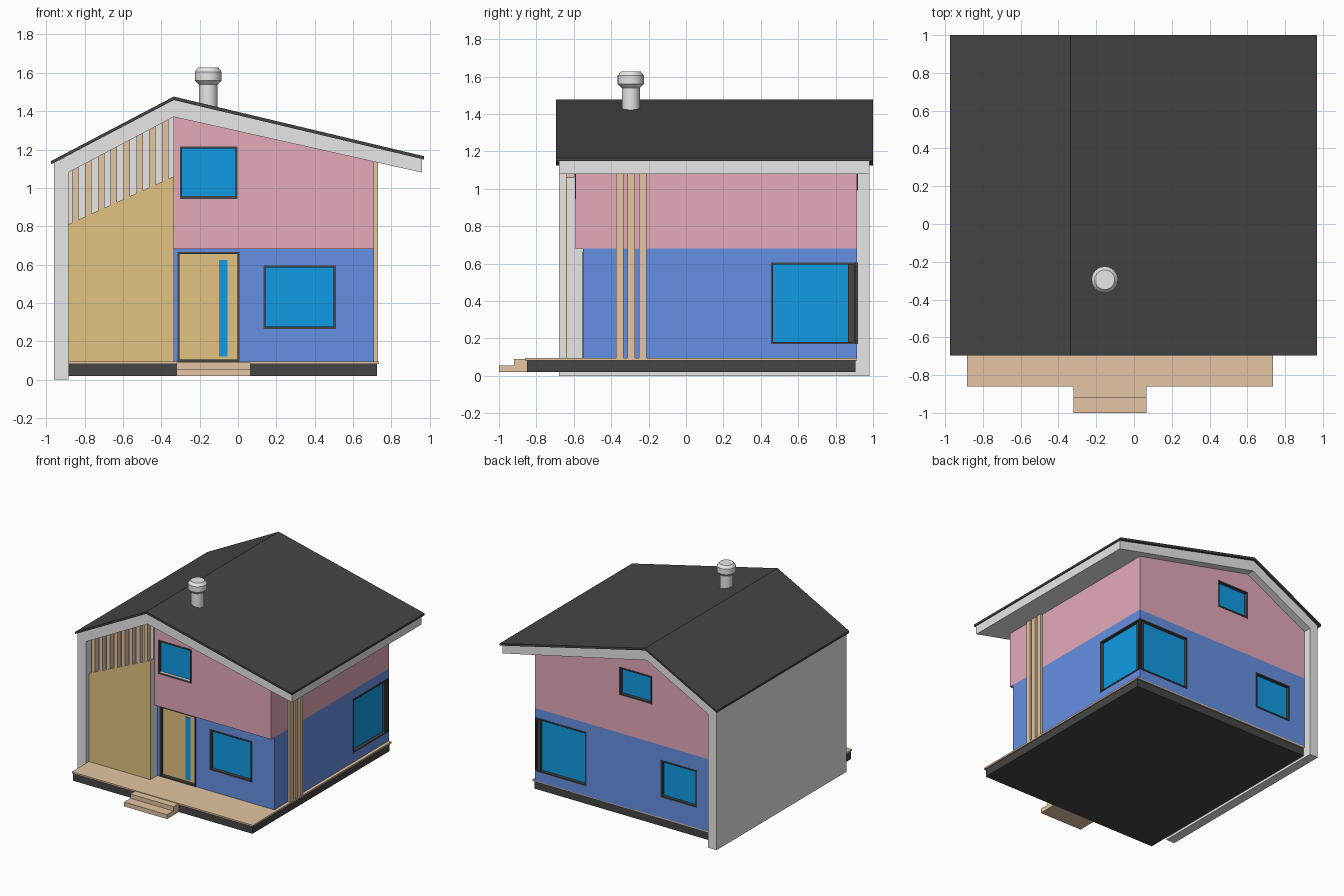
import bpy, bmesh, math
from mathutils import Vector

cube = bpy.data.objects.get("Cube")
if cube:
    bpy.data.objects.remove(cube, do_unlink=True)


def material(name, r, g, b):
    m = bpy.data.materials.new(name)
    m.use_nodes = True
    m.diffuse_color = (r, g, b, 1)
    m.node_tree.nodes["Principled BSDF"].inputs["Base Color"].default_value = (r, g, b, 1)
    return m


WHITE = material("off_white", .8, .8, .8)
DARK = material("charcoal", .06, .06, .06)
PINK = material("pink_render", .78, .4, .49)
BLUE = material("blue_render", .13, .28, .78)
YELLOW = material("golden_wood", .76, .55, .225)
TAN = material("pale_wood", .78, .56, .36)
GLASS = material("blue_glass", .005, .33, .78)


def finish(name, bm, mat):
    bmesh.ops.recalc_face_normals(bm, faces=bm.faces)
    mesh = bpy.data.meshes.new(name)
    bm.to_mesh(mesh)
    bm.free()
    mesh.materials.append(mat)
    ob = bpy.data.objects.new(name, mesh)
    bpy.context.collection.objects.link(ob)
    return ob


def prism(name, profile, y0, y1, mat):
    """Extrude an x-z outline from y0 to y1."""
    bm = bmesh.new()
    face = bm.faces.new([bm.verts.new((x, y0, z)) for x, z in profile])
    ext = bmesh.ops.extrude_face_region(bm, geom=[face])
    verts = [g for g in ext["geom"] if isinstance(g, bmesh.types.BMVert)]
    bmesh.ops.translate(bm, verts=verts, vec=Vector((0, y1 - y0, 0)))
    return finish(name, bm, mat)


def box(name, x0, x1, y0, y1, z0, z1, mat):
    return prism(name, [(x0, z0), (x1, z0), (x1, z1), (x0, z1)], y0, y1, mat)


RIDGE, LEFT, RIGHT, BACK = -.335, -.885, .71, .915
LOW_FRONT, HIGH_FRONT = -.55, -.59


# Roof and side wall shell
prism("roof_and_wall_shell", [(-.96, 0), (LEFT, 0), (LEFT, 1.08), (RIDGE, 1.37), (.96, 1.08),
                              (.96, 1.152), (RIDGE, 1.46), (-.96, 1.13)], -.68, .98, WHITE)
prism("roof_covering", [(-.975, 1.123), (RIDGE, 1.458), (.97, 1.148),
                        (.97, 1.165), (RIDGE, 1.476), (-.975, 1.14)], -.695, 1, DARK)

# Base, deck and steps
box("foundation", LEFT, .725, -.85, .905, .02, .082, DARK)
box("deck", LEFT, .735, -.86, BACK, .082, .095, TAN)
box("upper_step", -.32, .065, -.92, -.84, .055, .09, TAN)
box("lower_step", -.32, .065, -1, -.84, .02, .055, TAN)

# Two storeys
lower = box("lower_storey", LEFT, RIGHT, LOW_FRONT, BACK, .09, .68, BLUE)
upper = prism("upper_storey", [(LEFT, .68), (RIGHT, .68), (RIGHT, 1.145), (RIDGE, 1.38),
                               (LEFT, 1.09)], HIGH_FRONT, BACK, PINK)


# Openings: side, storey, span along wall, heights, infill
def wall_box(side, name, a0, a1, d0, d1, z0, z1, mat, front):
    """Box on a wall; d is depth measured inwards."""
    if side == "front":
        return box(name, a0, a1, front + d0, front + d1, z0, z1, mat)
    if side == "back":
        return box(name, a0, a1, BACK - d1, BACK - d0, z0, z1, mat)
    return box(name, RIGHT - d1, RIGHT - d0, a0, a1, z0, z1, mat)


cutters = {lower: [], upper: []}


def opening(name, side, host, a0, a1, z0, z1, infill=GLASS, extra=0):
    front = LOW_FRONT if host is lower else HIGH_FRONT
    t = .011

    def part(suffix, *dims, mat=DARK):
        return wall_box(side, name + suffix, *dims, mat, front)

    cutters[host].append(part("_cutter", a0, a1 + extra, -.05, .034, z0, z1))
    part("_jamb_a", a0, a0 + t, -.004, .034, z0, z1)
    part("_jamb_b", a1 - t, a1, -.004, .034, z0, z1)
    part("_head", a0, a1, -.004, .034, z1 - t, z1)
    part("_sill", a0, a1, -.004, .034, z0, z0 + t)
    part("_pane", a0 + t, a1 - t, .022, .033, z0 + t, z1 - t, mat=infill)


opening("upper_front_window", "front", upper, -.302, -.003, .943, 1.217)
opening("lower_front_window", "front", lower, .133, .51, .265, .595)
opening("front_door", "front", lower, -.315, .008, .095, .665, YELLOW)
opening("upper_back_window", "back", upper, -.335, -.045, .99, 1.215)
opening("lower_back_window", "back", lower, -.74, -.417, .26, .56)
opening("corner_back_window", "back", lower, .25, .705, .17, .605, extra=.05)
opening("corner_side_window", "right", lower, .455, .91, .17, .605, extra=.05)
box("corner_post", .665, .704, .867, .909, .17, .605, DARK)
box("door_glass", -.1, -.055, LOW_FRONT + .018, LOW_FRONT + .025, .12, .625, GLASS)
box("upper_front_ledge", -.29, -.015, HIGH_FRONT, HIGH_FRONT + .022, .95, .957, WHITE)

# Cut the recesses and drop the cutters
for host, tools in cutters.items():
    for tool in tools:
        mod = host.modifiers.new("recess", "BOOLEAN")
        mod.operation = "DIFFERENCE"
        mod.solver = "EXACT"
        mod.object = tool
    bpy.context.view_layer.update()
    graph = bpy.context.evaluated_depsgraph_get()
    cut = bpy.data.meshes.new_from_object(host.evaluated_get(graph))
    host.modifiers.clear()
    host.data = cut
    wall_mat = BLUE if host is lower else PINK
    cut.materials.clear()
    cut.materials.append(wall_mat)
    for p in cut.polygons:
        p.material_index = 0
    for tool in tools:
        bpy.data.objects.remove(tool, do_unlink=True)


# Timber screen left of the door
def screen_z(x):
    return .81 + (x - LEFT) * .4545


def eave_z(x):
    return 1.085 + (x - LEFT) * .527


panel = [(LEFT, .095), (RIDGE, .095), (RIDGE, screen_z(RIDGE)), (LEFT, screen_z(LEFT))]
prism("screen_core", panel, -.636, -.5, WHITE)
prism("screen_panel", panel, -.642, -.636, YELLOW)
prism("screen_backing", [panel[3], panel[2], (RIDGE, eave_z(RIDGE)), (LEFT, eave_z(LEFT))],
      -.6, -.5, WHITE)
for i in range(8):
    a = -.865 + i * .067
    b = a + .034
    prism(f"screen_slat_{i + 1}", [(a, screen_z(a)), (b, screen_z(b)), (b, eave_z(b)),
                                   (a, eave_z(a))], -.64, -.595, TAN)

# Upright battens on the side wall
for i, y in enumerate((-.375, -.314, -.252)):
    box(f"side_batten_{i + 1}", RIGHT - .005, .73, y, y + .04, .095, 1.14, TAN)

# Chimney turned from a profile
bm = bmesh.new()
outline = [(0, 1.38), (.048, 1.38), (.048, 1.538), (.07, 1.56), (.07, 1.605), (.052, 1.627), (0, 1.627)]
pts = [bm.verts.new((r, 0, z)) for r, z in outline]
edges = [bm.edges.new(pair) for pair in zip(pts, pts[1:])]
bmesh.ops.spin(bm, geom=pts + edges, cent=(0, 0, 0), axis=(0, 0, 1), angle=math.tau,
               steps=24, use_duplicate=False)
bmesh.ops.remove_doubles(bm, verts=bm.verts, dist=.0005)
chimney = finish("chimney", bm, WHITE)
chimney.location = (-.155, -.295, 0)
bpy.ops.object.select_all(action="DESELECT")
chimney.select_set(True)
bpy.context.view_layer.objects.active = chimney
bpy.ops.object.shade_smooth_by_angle(angle=math.radians(30))
